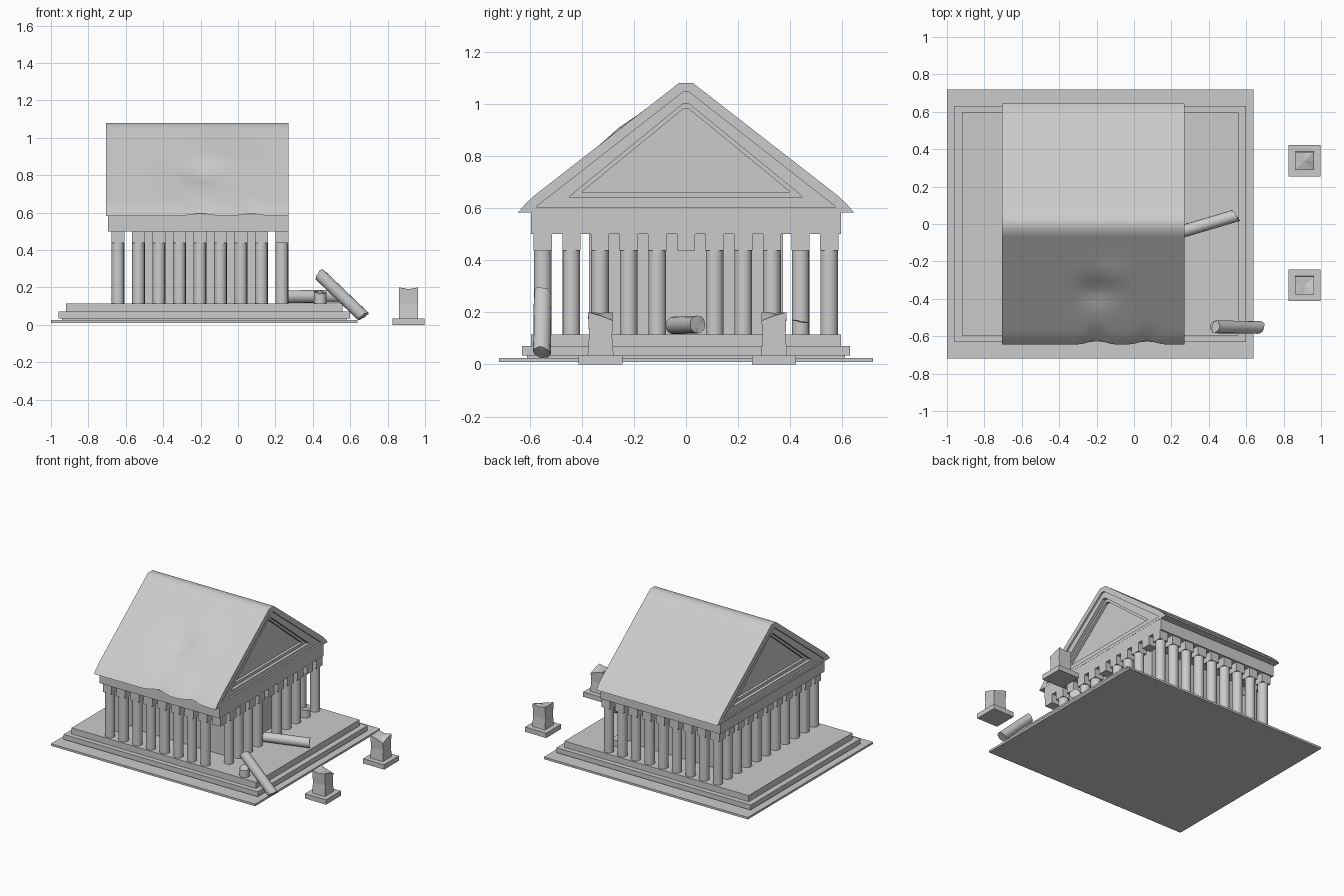
import bpy, bmesh, math, random
from mathutils import Vector

if "Cube" in bpy.data.objects:
    bpy.data.objects.remove(bpy.data.objects["Cube"])

random.seed(4)


def finish(name, bm, smooth=None):
    bmesh.ops.recalc_face_normals(bm, faces=bm.faces)
    me = bpy.data.meshes.new(name)
    bm.to_mesh(me)
    bm.free()
    ob = bpy.data.objects.new(name, me)
    bpy.context.collection.objects.link(ob)
    if smooth:
        bpy.ops.object.select_all(action='DESELECT')
        ob.select_set(True)
        bpy.context.view_layer.objects.active = ob
        bpy.ops.object.shade_smooth_by_angle(angle=math.radians(smooth))
    return ob


def loft(name, rings, smooth=None):
    """Skin a list of equal point rings and cap both ends."""
    bm = bmesh.new()
    vs = [[bm.verts.new(p) for p in r] for r in rings]
    n = len(vs[0])
    for a, b in zip(vs, vs[1:]):
        for i in range(n):
            bm.faces.new((a[i], a[(i + 1) % n], b[(i + 1) % n], b[i]))
    bm.faces.new(vs[0])
    bm.faces.new(vs[-1])
    return finish(name, bm, smooth)


def box(name, x0, x1, y0, y1, z0, z1):
    ring = [(x0, y0), (x1, y0), (x1, y1), (x0, y1)]
    return loft(name, [[(x, y, z) for x, y in ring] for z in (z0, z1)])


def broken_shaft(name, p0, p1, r, jag0, jag1):
    """Cylinder between two points with ragged broken ends."""
    p0, p1 = Vector(p0), Vector(p1)
    d = (p1 - p0).normalized()
    u = d.orthogonal().normalized()
    w = d.cross(u)
    bm = bmesh.new()
    rings, N = [], 14
    for k, (p, jag) in enumerate(((p0, jag0), (p1, jag1))):
        ring, ph = [], random.uniform(0, 6)
        for i in range(N):
            a = 2 * math.pi * i / N
            off = jag * (math.sin(a + ph) + random.uniform(-.4, .4))
            ring.append(bm.verts.new(p + r * (math.cos(a) * u + math.sin(a) * w) + off * d))
        mid = bm.verts.new(p)
        for i in range(N):
            bm.faces.new((ring[i], ring[(i + 1) % N], mid))
        rings.append(ring)
    for i in range(N):
        j = (i + 1) % N
        bm.faces.new((rings[0][i], rings[0][j], rings[1][j], rings[1][i]))
    return finish(name, bm, 35)


# stepped platform
box("ground_slab", -1, .64, -.718, .718, .01, .025)
box("slab_core", -.94, .58, -.61, .61, .02, .04)
box("lower_step", -.96, .60, -.63, .63, .034, .07)
box("upper_step", -.92, .56, -.595, .595, .07, .115)

# inner chamber and entablature
box("inner_chamber", -.563, .157, -.372, .372, .115, .5)
box("entablature", -.695, .269, -.595, .595, .5, .60)

# colonnade: 9 x 11 columns around the edge, three of them broken away
X0, DX, DY, R = -.642, .1096, .11, .034
broken = {(8, 0), (8, 5), (8, 9)}
for i in range(9):
    for j in range(11):
        if 0 < i < 8 and 0 < j < 10:
            continue
        x, y = X0 + DX * i, DY * (j - 5)
        box("capital", x - .035, x + .035, y - .035, y + .035, .437, .502)
        if (i, j) not in broken:
            loft("column", [[(x + R * math.cos(a * math.pi / 8), y + R * math.sin(a * math.pi / 8), z)
                             for a in range(16)] for z in (.113, .44)], 40)

# roof: swept profile with a battered front slope and rippled front eave
half = [(.60, .583), (.645, .583), (.615, .618)]
for k in range(15):
    t = k / 14
    half.append((.58 + (.027 - .58) * t, .65 + (1.08 - .65) * t))
profile = half + [(-y, z) for y, z in reversed(half)]


def dent(x, y, z):
    if y < -.05 and z > .584:
        g = math.exp(-((x + .2) / .10) ** 2 - ((y + .36) / .07) ** 2)
        b = math.exp(-((x + .12) / .10) ** 2 - ((y + .27) / .06) ** 2)
        z += -.028 * g + .010 * b
    if y < -.55:
        r = math.exp(-((x + .2) / .06) ** 2) + .9 * math.exp(-((x - .07) / .06) ** 2)
        y += .022 * r
        z += .012 * r
    return (x, y, z)


roof = loft("roof", [[dent(-.705 + .975 * s / 44, y, z) for y, z in profile] for s in range(45)], 40)

# stepped triangular recesses in both gables
for x_end, sgn in ((.27, -1), (-.705, 1)):
    for hw, zb, zt, depth in ((.575, .605, 1.045, .012), (.45, .642, 1.0, .035), (.40, .662, .98, .055)):
        tri = [(-hw, zb), (hw, zb), (.012, zt), (-.012, zt)]
        cut = loft("gable_cutter", [[(x, y, z) for y, z in tri]
                                    for x in (x_end - sgn * .05, x_end + sgn * depth)])
        m = roof.modifiers.new("gable", 'BOOLEAN')
        m.operation, m.solver, m.object = 'DIFFERENCE', 'EXACT', cut
        bpy.context.view_layer.objects.active = roof
        bpy.ops.object.modifier_apply(modifier=m.name)
        bpy.data.objects.remove(cut)
# tuck the entablature under the recessed gables
bpy.data.objects["entablature"].hide_render = False

# fallen columns, stump and rubble
broken_shaft("fallen_column", (.24, -.045, .15), (.545, .045, .153), R, .008, .012)
broken_shaft("leaning_column", (.435, -.55, .27), (.67, -.553, .045), R, .012, .010)
broken_shaft("stump", (X0 + 8 * DX, .44, .114), (X0 + 8 * DX, .44, .165), R, 0, .006)
broken_shaft("rubble_drum", (.44, -.55, .114), (.44, -.55, .175), R, 0, .010)

# two broken pedestals in front of the steps
for yc, flip in ((-.328, 1), (.338, -1)):
    box("pedestal_base", .827, .997, yc - .085, yc + .085, 0, .035)
    rings = []
    for z, h in ((.034, .05), (.11, .044), (.19, .048)):
        rings.append([(.912 + .05 * a, yc + h * b, z) for a, b in
                      ((-1, -1), (0, -1), (1, -1), (1, 0), (1, 1), (0, 1), (-1, 1), (-1, 0))])
    tops = (.20, .19, .20, .187, .168, .185, .20, .198)
    rings[2] = [(x, yc + flip * (y - yc), t) for (x, y, z), t in zip(rings[2], tops)]
    if flip < 0:  # keep the ring order matched to the lower rings
        order = [6, 5, 4, 3, 2, 1, 0, 7]
        rings[2] = [rings[2][k] for k in order]
    ped = loft("broken_pedestal", rings)
    bm = bmesh.new()
    bm.from_mesh(ped.data)
    top = [f for f in bm.faces if len(f.verts) == 8 and f.calc_center_median().z > .1]
    bmesh.ops.poke(bm, faces=top)
    bm.to_mesh(ped.data)
    bm.free()
